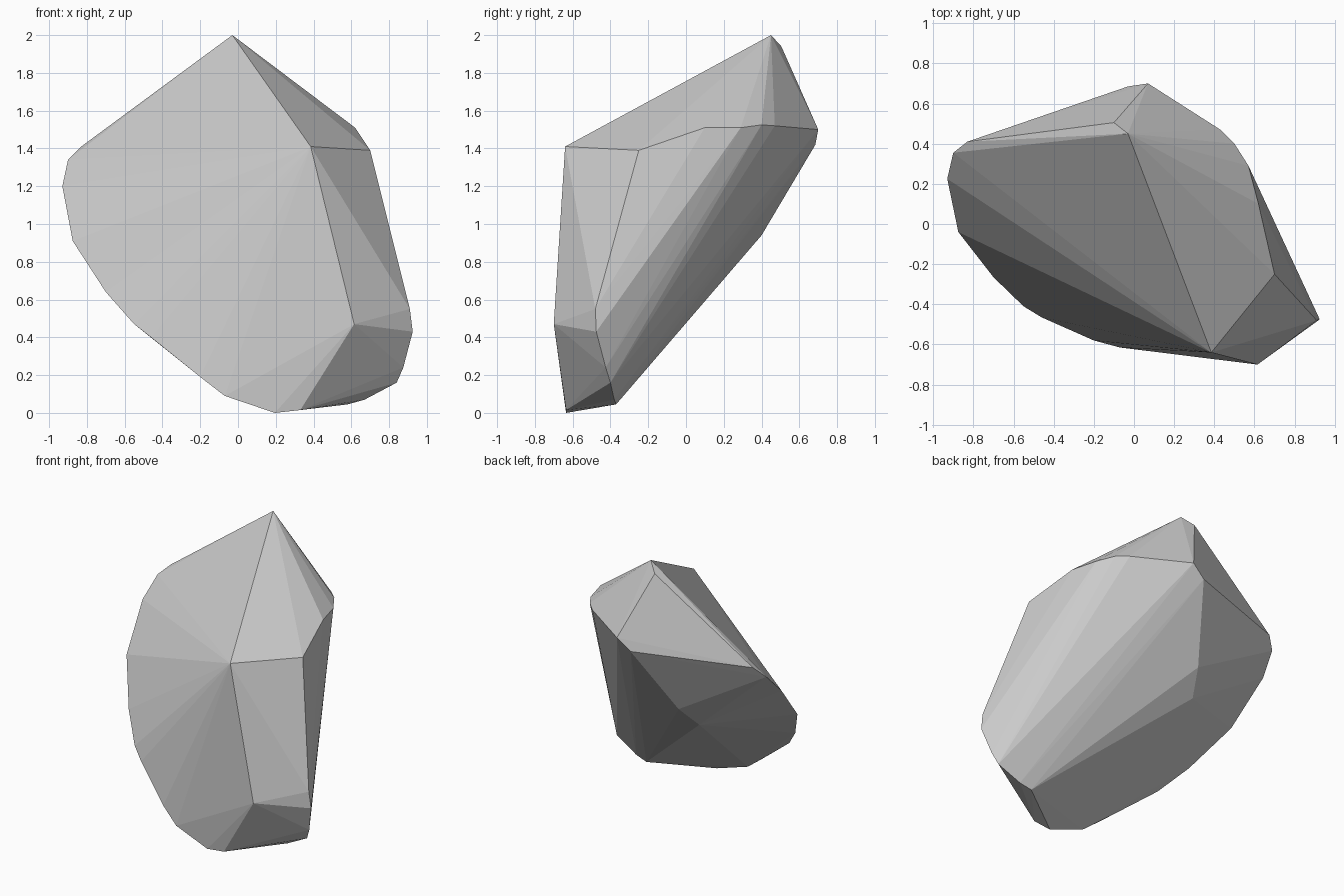
import bpy, bmesh

# Key corners of the faceted stone, grouped by region
front_ridge = [(-0.03, 0.45, 2.0), (0.385, -0.64, 1.41), (0.70, -0.25, 1.39),
               (0.615, -0.70, 0.47)]
left_rim = [(-0.83, 0.41, 1.41), (-0.90, 0.355, 1.34), (-0.93, 0.225, 1.20),
            (-0.875, -0.04, 0.91), (-0.70, -0.265, 0.64), (-0.55, -0.41, 0.47),
            (-0.46, -0.465, 0.40), (-0.20, -0.58, 0.19), (-0.07, -0.615, 0.09)]
base = [(0.195, -0.635, 0.0), (0.33, -0.635, 0.015), (0.58, -0.37, 0.045),
        (0.67, -0.38, 0.07), (0.84, -0.40, 0.16), (0.875, -0.425, 0.24),
        (0.925, -0.475, 0.43), (0.91, -0.48, 0.55)]
right_rim = [(0.62, 0.10, 1.51), (0.57, 0.29, 1.51), (0.50, 0.40, 1.525),
             (0.43, 0.47, 1.52)]
back = [(0.07, 0.70, 1.50), (-0.03, 0.685, 1.42), (-0.10, 0.505, 1.94),
        (-0.22, 0.40, 0.94), (-0.29, 0.26, 0.79)]

# Wrap the corners in a convex hull
bm = bmesh.new()
for p in front_ridge + left_rim + base + right_rim + back:
    bm.verts.new(p)
hull = bmesh.ops.convex_hull(bm, input=bm.verts[:])
loose = [v for v in bm.verts if not v.link_faces]
bmesh.ops.delete(bm, geom=loose, context='VERTS')
bmesh.ops.recalc_face_normals(bm, faces=bm.faces[:])

mesh = bpy.data.meshes.new("rock")
bm.to_mesh(mesh)
bm.free()
rock = bpy.data.objects.new("rock", mesh)
bpy.context.collection.objects.link(rock)
